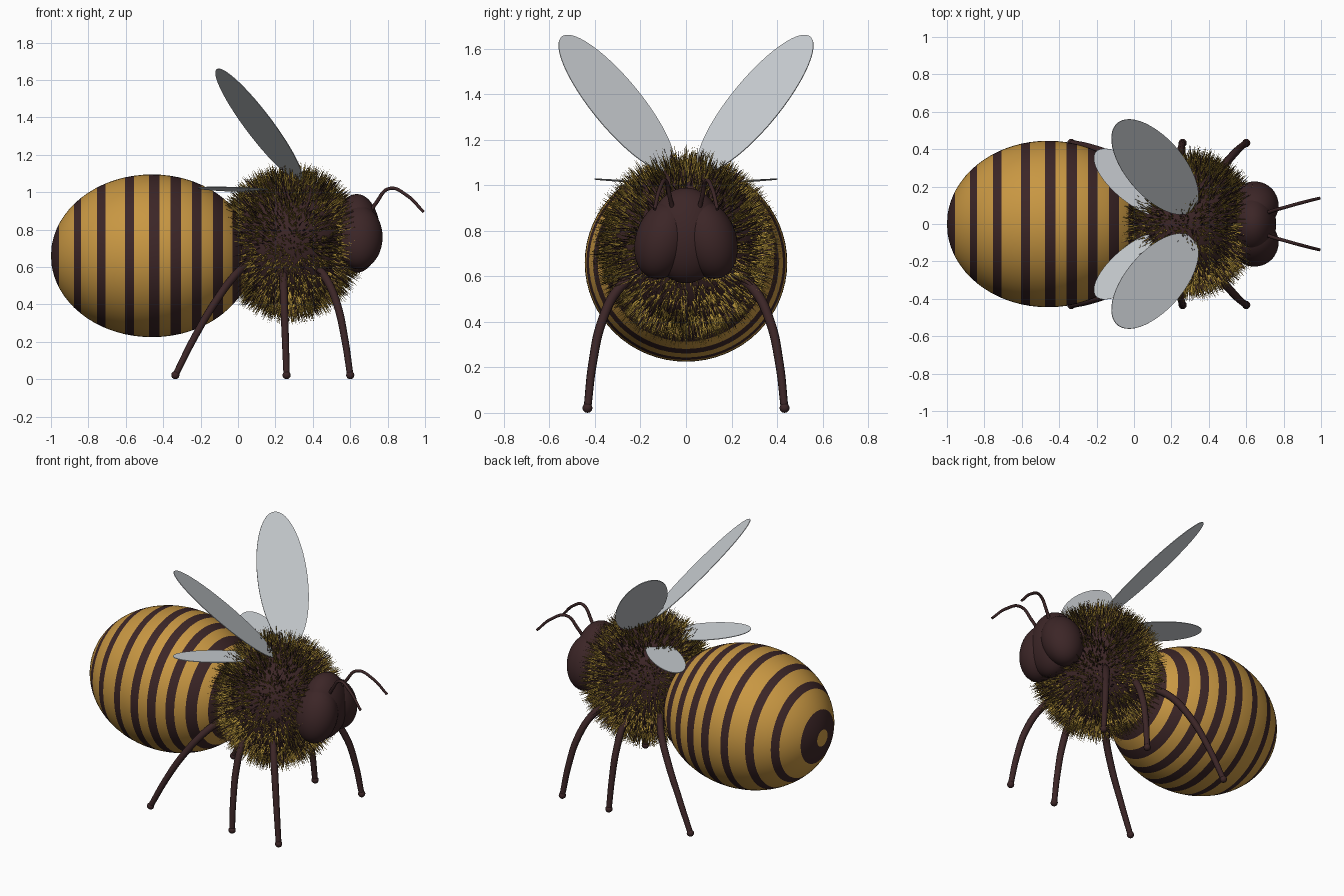
import bpy, bmesh, math, random
from mathutils import Vector, Matrix

if "Cube" in bpy.data.objects:
    bpy.data.objects.remove(bpy.data.objects["Cube"])

random.seed(7)


def material(name, rgba):
    m = bpy.data.materials.new(name)
    m.diffuse_color = rgba
    m.use_nodes = True
    m.node_tree.nodes["Principled BSDF"].inputs["Base Color"].default_value = m.diffuse_color
    return m


BROWN = material("dark_brown", (0.045, 0.019, 0.020, 1))
HONEY = material("honey_yellow", (0.58, 0.31, 0.055, 1))
FUR = material("fur_gold", (0.42, 0.27, 0.04, 1))
WING = material("wing_grey", (0.60, 0.63, 0.66, 0.8))


def finish(name, bm, mats, smooth=True):
    bmesh.ops.recalc_face_normals(bm, faces=bm.faces)
    me = bpy.data.meshes.new(name)
    for f in bm.faces:
        f.smooth = smooth
    bm.to_mesh(me)
    bm.free()
    for m in mats:
        me.materials.append(m)
    ob = bpy.data.objects.new(name, me)
    bpy.context.collection.objects.link(ob)
    return ob


def ellipsoid(name, loc, radii, mat, roll=0, seg=48):
    bm = bmesh.new()
    mtx = (Matrix.Translation(loc) @ Matrix.Rotation(roll, 4, 'X')
           @ Matrix.Diagonal((*radii, 1)))
    bmesh.ops.create_uvsphere(bm, u_segments=seg, v_segments=seg // 2, radius=1, matrix=mtx)
    return finish(name, bm, [mat])


def tube(name, points, radii, mat):
    cu = bpy.data.curves.new(name, 'CURVE')
    cu.dimensions = '3D'
    cu.bevel_depth = 1
    cu.bevel_resolution = 3
    cu.resolution_u = 8
    cu.use_fill_caps = True
    sp = cu.splines.new('BEZIER')
    sp.bezier_points.add(len(points) - 1)
    for bp, p, r in zip(sp.bezier_points, points, radii):
        bp.co = p
        bp.radius = r
        bp.handle_left_type = bp.handle_right_type = 'AUTO'
    tmp = bpy.data.objects.new(name + "_path", cu)
    bpy.context.collection.objects.link(tmp)
    dg = bpy.context.evaluated_depsgraph_get()
    me = bpy.data.meshes.new_from_object(tmp.evaluated_get(dg))
    bpy.data.objects.remove(tmp)
    me.name = name
    me.materials.clear()
    me.materials.append(mat)
    for f in me.polygons:
        f.use_smooth = True
        f.material_index = 0
    ob = bpy.data.objects.new(name, me)
    bpy.context.collection.objects.link(ob)


# Striped abdomen: rings placed exactly on the stripe edges
CX, CZ, A, RY, RZ = -0.46, 0.66, 0.54, 0.445, 0.435
DARK = [(-.996, -.958), (-.878, -.840), (-.755, -.708), (-.605, -.557), (-.475, -.420),
        (-.360, -.305), (-.245, -.195), (-.135, -.080), (-.030, .020)]
xs = [CX - A * math.cos(math.pi * i / 36) for i in range(1, 36)]
edges = [e for band in DARK for e in band]
xs = sorted([x for x in xs if all(abs(x - e) > 0.004 for e in edges)] + edges)
bm = bmesh.new()
N = 64
rings = []
for x in xs:
    k = math.sqrt(max(0, 1 - ((x - CX) / A) ** 2))
    rings.append([bm.verts.new((x, RY * k * math.cos(2 * math.pi * j / N),
                                CZ + RZ * k * math.sin(2 * math.pi * j / N))) for j in range(N)])
for i in range(len(xs) - 1):
    mid = (xs[i] + xs[i + 1]) / 2
    for j in range(N):
        f = bm.faces.new((rings[i][j], rings[i][(j + 1) % N],
                          rings[i + 1][(j + 1) % N], rings[i + 1][j]))
        f.material_index = int(any(a < mid < b for a, b in DARK))
for ring, x in ((rings[0], CX - A), (rings[-1], CX + A)):
    tip = bm.verts.new((x, 0, CZ))
    for j in range(N):
        bm.faces.new((ring[j], ring[(j + 1) % N], tip))
finish("abdomen", bm, [HONEY, BROWN])

# Thorax core and its fur of thin spikes
TC, TR = Vector((0.28, 0, 0.73)), Vector((0.33, 0.335, 0.355))
ellipsoid("thorax", TC, TR, BROWN)
bm = bmesh.new()
for i in range(7000):
    z = random.uniform(-1, 1)
    t = random.uniform(0, 2 * math.pi)
    s = math.sqrt(1 - z * z)
    d = Vector((s * math.cos(t), s * math.sin(t), z))
    root = TC + d * TR * 0.985
    jitter = Vector([random.gauss(0, 0.13) for _ in range(3)])
    tip = root + (d + jitter).normalized() * random.uniform(0.04, 0.105)
    u = d.orthogonal().normalized()
    v = d.cross(u)
    base = [bm.verts.new(root + 0.0045 * (u * math.cos(a) + v * math.sin(a)))
            for a in (t, t + 2.094, t + 4.189)]
    top = bm.verts.new(tip)
    for j in range(3):
        f = bm.faces.new((base[j], base[(j + 1) % 3], top))
        f.material_index = int(i % 4 == 0)
finish("thorax_fur", bm, [FUR, BROWN], smooth=False)

# Head with two large side lobes
ellipsoid("head", (0.635, 0, 0.78), (0.125, 0.165, 0.21), BROWN)
for side, s in (("left", 1), ("right", -1)):
    ellipsoid(side + "_eye", (0.645, s * 0.10, 0.76), (0.128, 0.122, 0.175), BROWN, roll=s * 0.3)

    # Antennae
    tube(side + "_antenna",
         [(0.70, s * 0.055, 0.88), (0.74, s * 0.07, 0.945), (0.81, s * 0.09, 1.02),
          (0.90, s * 0.115, 0.985), (0.992, s * 0.138, 0.895)],
         [0.010, 0.010, 0.009, 0.009, 0.008], BROWN)

    # Legs with round feet, all sharing one outward bend
    for leg, path_x in (("front", (0.40, 0.47, 0.53, 0.57, 0.60)),
                        ("middle", (0.24, 0.243, 0.247, 0.253, 0.26)),
                        ("rear", (0.05, -0.03, -0.13, -0.235, -0.335))):
        yz = ((0.20, 0.62), (0.30, 0.54), (0.37, 0.40), (0.41, 0.22), (0.433, 0.022))
        tube(f"{side}_{leg}_leg", [(x, s * y, z) for x, (y, z) in zip(path_x, yz)],
             [0.022, 0.022, 0.021, 0.019, 0.017], BROWN)
        ellipsoid(f"{side}_{leg}_foot", (path_x[-1], s * 0.433, 0.022), (0.022,) * 3, BROWN, seg=16)

    # Wings: thin flat ellipses given by centre, long half-axis and wide half-axis
    for wing, c, u, v in (("forewing", (0.112, 0.305, 1.36), (-0.21, 0.225, 0.30), (0.10, 0.12, -0.02)),
                          ("hindwing", (-0.005, 0.22, 1.015), (-0.20, 0.165, 0.01), (0.065, 0.08, 0.008))):
        flip = Vector((1, s, 1))
        c, u, v = (Vector(p) * flip for p in (c, u, v))
        n = u.cross(v).normalized() * 0.002
        bm = bmesh.new()
        loops = [[bm.verts.new(c + k * n + u * math.cos(a) + v * math.sin(a))
                  for a in (2 * math.pi * j / 48 for j in range(48))] for k in (-1, 1)]
        for loop in loops:
            bm.faces.new(loop)
        for j in range(48):
            q = (j + 1) % 48
            bm.faces.new((loops[0][j], loops[0][q], loops[1][q], loops[1][j]))
        finish(f"{side}_{wing}", bm, [WING], smooth=False)
